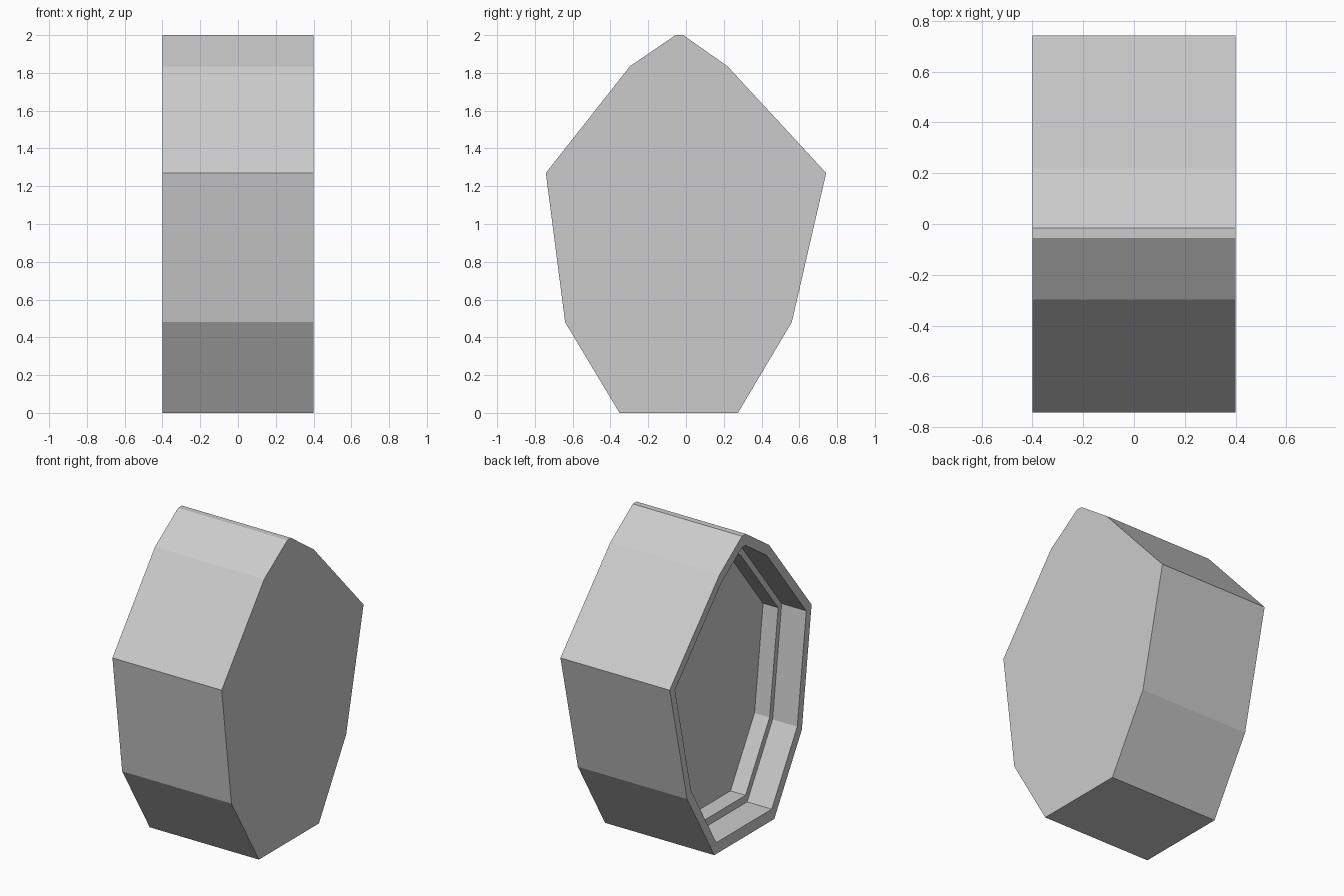
import bpy
import bmesh

if "Cube" in bpy.data.objects:
    bpy.data.objects.remove(bpy.data.objects["Cube"])

# Faceted outline in (y, z), counter-clockwise seen from +x
PROFILE = [(-0.352, 0), (0.275, 0), (0.56, 0.48), (0.742, 1.27), (0.22, 1.835),
           (-0.015, 2), (-0.055, 2), (-0.297, 1.835), (-0.742, 1.27), (-0.64, 0.48)]
CENTRE_Z = 1.0

# (x, outline scale): closed face, outer wall, rim, first recess, ledge, second recess
SECTIONS = [(0.4, 1.0), (-0.4, 1.0), (-0.4, 0.925), (-0.22, 0.925),
            (-0.22, 0.875), (-0.11, 0.875)]

bm = bmesh.new()


def ring(x, s):
    return [bm.verts.new((x, y * s, CENTRE_Z + (z - CENTRE_Z) * s)) for y, z in PROFILE]


rings = [ring(x, s) for x, s in SECTIONS]
n = len(PROFILE)

# Walls and ledges between neighbouring outlines
for a, b in zip(rings, rings[1:]):
    for i in range(n):
        j = (i + 1) % n
        bm.faces.new((a[i], b[i], b[j], a[j]))

# Closed face and recess floor
bm.faces.new(rings[0])
bm.faces.new(rings[-1][::-1])
bmesh.ops.recalc_face_normals(bm, faces=bm.faces[:])

mesh = bpy.data.meshes.new("faceted_housing")
bm.to_mesh(mesh)
bm.free()
housing = bpy.data.objects.new("faceted_housing", mesh)
bpy.context.collection.objects.link(housing)
